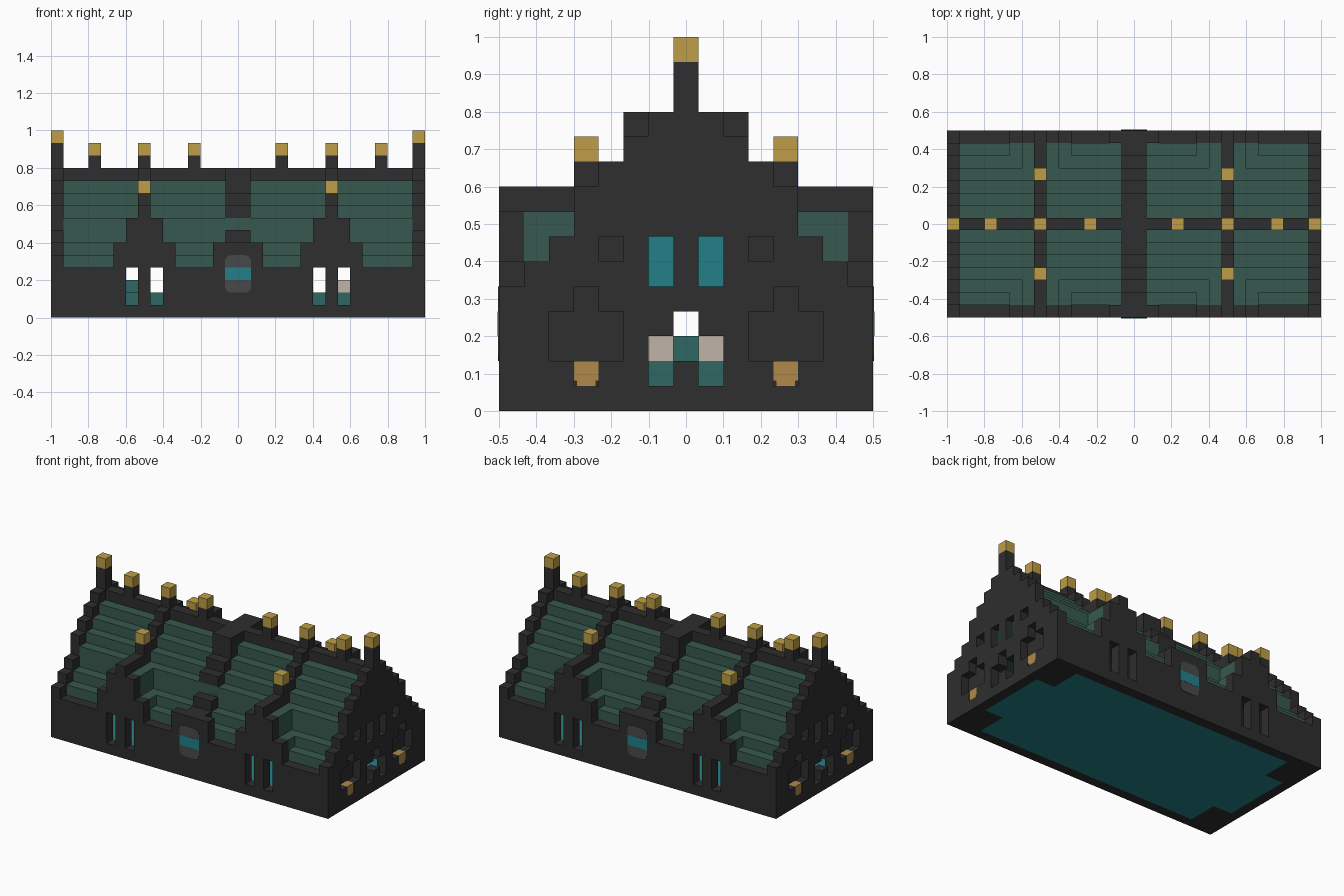
import bpy, bmesh
from mathutils import Vector

U = 1 / 15                    # one building block
NX, NY = 30, 15               # footprint in blocks

if "Cube" in bpy.data.objects:
    bpy.data.objects.remove(bpy.data.objects["Cube"], do_unlink=True)


def material(name, r, g, b):
    col = [(c / 255 / 12.92 if c < 10 else ((c / 255 + 0.055) / 1.055) ** 2.4) for c in (r, g, b)] + [1]
    m = bpy.data.materials.new(name)
    m.use_nodes = True
    m.diffuse_color = col
    m.node_tree.nodes["Principled BSDF"].inputs["Base Color"].default_value = col
    return m


DARK = material("dark stone", 46, 46, 46)
GREEN = material("green roof", 55, 89, 78)
GOLD = material("gold", 190, 158, 72)
LAMP = material("lantern amber", 176, 137, 73)
GLASS = material("bright teal", 35, 128, 135)
TEAL = material("muted teal", 46, 103, 100)
BEIGE = material("beige", 192, 180, 167)
GREY = material("grey", 70, 73, 75)


def place(p):
    return Vector(((p[0] - NX / 2) * U, (p[1] - NY / 2) * U, p[2] * U))


def finish(name, bm, mat):
    for v in bm.verts:
        v.co = place(v.co)
    bmesh.ops.recalc_face_normals(bm, faces=bm.faces)
    me = bpy.data.meshes.new(name)
    bm.to_mesh(me)
    bm.free()
    me.materials.append(mat)
    ob = bpy.data.objects.new(name, me)
    bpy.context.collection.objects.link(ob)
    return ob


def add_box(bm, x0, x1, y0, y1, z0, z1):
    made = bmesh.ops.create_cube(bm, size=1)["verts"]
    for v in made:
        v.co = ((x0 + x1) / 2 + v.co.x * (x1 - x0),
                (y0 + y1) / 2 + v.co.y * (y1 - y0),
                (z0 + z1) / 2 + v.co.z * (z1 - z0))
    return made


def flip(b, mx, my):
    x0, x1, y0, y1, z0, z1 = b
    if mx:
        x0, x1 = NX - x1, NX - x0
    if my:
        y0, y1 = NY - y1, NY - y0
    return x0, x1, y0, y1, z0, z1


def boxes(name, mat, items, mirror="xy"):
    """Boxes in block units, mirrored over the chosen axes."""
    bm = bmesh.new()
    done = set()
    for b in items:
        for mx in range(1 + ("x" in mirror)):
            for my in range(1 + ("y" in mirror)):
                f = flip(b, mx, my)
                if f not in done:
                    done.add(f)
                    add_box(bm, *f)
    return finish(name, bm, mat)


def stepped(name, mat, heights, x0, x1, base, start=0):
    """Symmetric stepped gable outline extruded along x."""
    half = []
    for i, h in enumerate(heights):
        half += [(start + i, h), (start + i + 1, h)]
    half = half[:-1]                       # the last column is the middle one
    pts = [(start, base)] + half + [(NY - y, z) for y, z in reversed(half)] + [(NY - start, base)]
    clean = [p for i, p in enumerate(pts) if p != pts[i - 1]]
    bm = bmesh.new()
    face = bm.faces.new([bm.verts.new((x0, y, z)) for y, z in clean])
    ext = bmesh.ops.extrude_face_region(bm, geom=[face])["geom"]
    for v in ext:
        if isinstance(v, bmesh.types.BMVert):
            v.co.x = x1
    return finish(name, bm, mat)


def cut(target, cutter):
    cutter.hide_render = True
    cutter.hide_viewport = True
    mod = target.modifiers.new("openings", "BOOLEAN")
    mod.operation = "DIFFERENCE"
    mod.solver = "EXACT"
    mod.object = cutter


# Stepped roof and dark ridge
stepped("roof", GREEN, [5, 6, 8, 9, 10, 11, 11], 1, 29, 4, start=1)
boxes("ridge", DARK, [(1, 29, 7, 8, 11, 12)], "")

# Roof ribs
stepped("centre_rib", DARK, [6, 6, 7, 9, 10, 12, 12, 12], 14, 16, 4)
for side, x in (("right", 7), ("left", 22)):
    stepped(side + "_rib", DARK, [9, 9, 9, 10, 10, 11, 12, 12], x, x + 1, 4)

# Gable end walls with niches and openings
D = 0.8
niches = [(-1, D, 2, 5, 2, 4), (-1, D, 3, 4, 3.5, 5), (-1, D, 3, 4, 1, 2.5)]
small_niches = [(-1, D, 4, 5, 6, 7), (-1, D, 6, 7, 5, 7)]
doors = [(-1, 2, 6, 7, 1, 3), (-1, 2, 7, 8, 2, 4)]
for side, mx in (("right", 0), ("left", 1)):
    wall = stepped(side + "_end_wall", DARK, [5, 6, 7, 9, 10, 11, 12, 12], 29 * mx, 29 * mx + 1, 0)
    for i, b in enumerate(niches + small_niches + doors):
        cut(wall, boxes(f"{side}_opening_cutter_{i}", DARK, [flip(b, mx, 0)], "y"))
boxes("end_wall_glass", GLASS, [(D - 0.08, D, 6, 7, 5, 7)])
boxes("lanterns", LAMP, [(0.02, D, 3, 4, 1.2, 2), (0.02, D, 3.1, 3.9, 1, 1.2)])

# Long walls with narrow open windows
for side, y in (("front", 0), ("back", 14)):
    wall = boxes(side + "_wall", DARK, [(1, 29, y, y + 1, 0, 4)], "")
    cut(wall, boxes(side + "_window_cutter", DARK,
                    [(x, x + 1, y - 1, y + 2, 1, 3.999) for x in (6, 8)], "x"))

# Dormer gables and their green roofs
boxes("gable_fronts", DARK, [(5, 10, 0, 1, 4, 6), (6, 9, 0, 1, 6, 8), (13, 17, 0, 1, 4, 6)])
boxes("dormer_roofs", GREEN, [(5, 10, 1, 3, 4, 6), (6, 9, 1, 3, 6, 8)])

# Posts and gold caps: ends, ridge and dormers
ridge_posts = (3, 7, 11)
boxes("posts", DARK, [(0, 1, 7, 8, 12, 14)] + [(x, x + 1, 7, 8, 12, 13) for x in ridge_posts])
boxes("gold_caps", GOLD, [(0, 1, 7, 8, 14, 15), (7, 8, 3, 4, 10, 11)]
      + [(x, x + 1, 7, 8, 13, 14) for x in ridge_posts])

# Rounded wall panels with a bright band
for side, my in (("front", 0), ("back", 1)):
    bm = bmesh.new()
    add_box(bm, *flip((14 - 0.05, 16 + 0.05, -0.04, 0.04, 2, 5), 0, my))
    rim = [e for e in bm.edges if abs(e.verts[0].co.y - e.verts[1].co.y) > 0.01]
    bmesh.ops.bevel(bm, geom=rim, offset=0.5, segments=4, profile=0.5, affect="EDGES")
    finish(side + "_panel", bm, GREY)
boxes("panel_bands", GLASS, [(14 - 0.05, 16 + 0.05, -0.06, 0.05, 3, 4)], "y")

# Floor, corner piers and furnishings
boxes("floor", GLASS, [(3, 27, 1, 14, 0, 1), (1, 3, 4, 11, 0, 1)], "x")
boxes("corner_piers", DARK, [(1, 3, 1, 4, 0, 4)])
boxes("long_table", TEAL, [(6, 24, 6, 9, 1, 2), (6, 7, 7, 8, 2, 3)], "")
boxes("cushions", BEIGE, [(23, 24, 6, 7, 2, 3)], "y")
